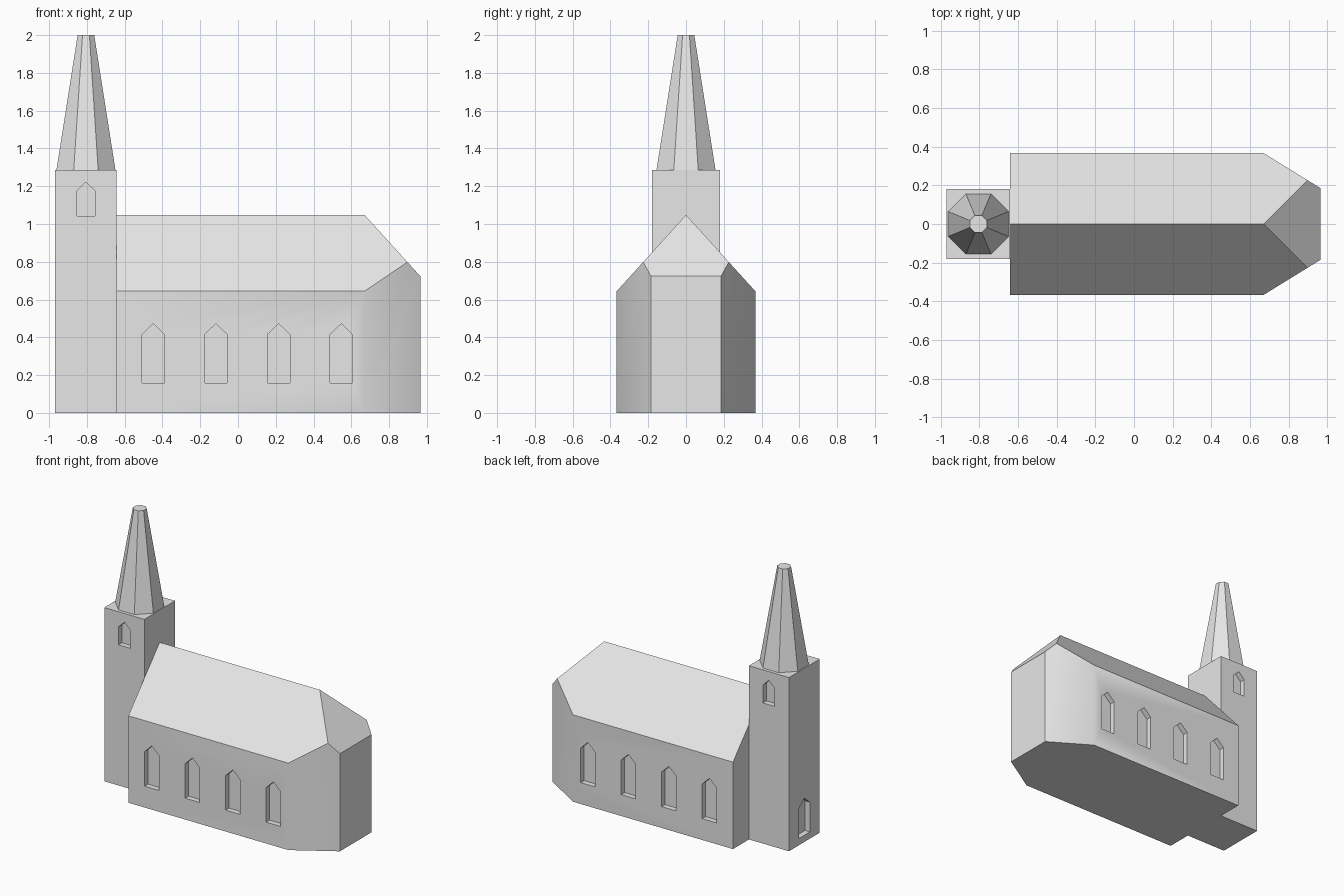
import bpy, bmesh, math
from mathutils import Vector

if "Cube" in bpy.data.objects:
    bpy.data.objects.remove(bpy.data.objects["Cube"])

stone = bpy.data.materials.new("pale_grey_stone")
stone.diffuse_color = (0.8, 0.8, 0.8, 1)
stone.use_nodes = True
stone.node_tree.nodes["Principled BSDF"].inputs["Base Color"].default_value = stone.diffuse_color


def add_prism(bm, base, offset):
    """Closed prism from a base polygon swept along an offset."""
    face = bm.faces.new([bm.verts.new(p) for p in base])
    ext = bmesh.ops.extrude_face_region(bm, geom=[face])
    verts = [g for g in ext["geom"] if isinstance(g, bmesh.types.BMVert)]
    bmesh.ops.translate(bm, verts=verts, vec=offset)


def make_object(name, bm):
    bmesh.ops.recalc_face_normals(bm, faces=bm.faces)
    mesh = bpy.data.meshes.new(name)
    bm.to_mesh(mesh)
    bm.free()
    mesh.materials.append(stone)
    obj = bpy.data.objects.new(name, mesh)
    bpy.context.collection.objects.link(obj)
    return obj


def select(obj):
    bpy.ops.object.select_all(action='DESELECT')
    obj.select_set(True)
    bpy.context.view_layer.objects.active = obj


def pointed_arch(c, half, bottom, shoulder, apex):
    return [(c - half, bottom), (c + half, bottom), (c + half, shoulder),
            (c, apex), (c - half, shoulder)]


def cut_recesses(obj, bm):
    cutter = make_object("recess_cutter", bm)
    cutter.hide_render = True
    mod = obj.modifiers.new("recesses", 'BOOLEAN')
    mod.operation = 'DIFFERENCE'
    mod.solver = 'EXACT'
    mod.object = cutter
    select(obj)
    bpy.ops.object.modifier_apply(modifier=mod.name)
    bpy.data.objects.remove(cutter)


DEPTH = 0.04


def side_recesses(bm, arch, wall):
    """Matching arched recesses on both long sides."""
    for s in (-1, 1):
        base = [(x, s * (wall - DEPTH), z) for x, z in arch]
        add_prism(bm, base, (0, s * (DEPTH + 0.05), 0))


# Nave: footprint with canted east end, trimmed by three roof planes
bm = bmesh.new()
plan = [(-0.642, -0.367), (0.67, -0.367), (0.965, -0.185),
        (0.965, 0.185), (0.67, 0.367), (-0.642, 0.367)]
add_prism(bm, [(x, y, 0) for x, y in plan], (0, 0, 1.6))
for nx, ny in ((0, 1), (0, -1), (1, 0)):
    cut = bmesh.ops.bisect_plane(
        bm, geom=bm.verts[:] + bm.edges[:] + bm.faces[:], dist=1e-5,
        plane_co=(0.67, 0, 1.048), plane_no=Vector((1.1 * nx, 1.1 * ny, 1)).normalized(),
        clear_outer=True)
    rim = [g for g in cut["geom_cut"] if isinstance(g, bmesh.types.BMEdge)]
    bmesh.ops.edgeloop_fill(bm, edges=rim)
bmesh.ops.remove_doubles(bm, verts=bm.verts, dist=1e-4)
nave = make_object("nave", bm)

# Nave windows
bm = bmesh.new()
for i in range(4):
    side_recesses(bm, pointed_arch(-0.449 + 0.332 * i, 0.059, 0.158, 0.415, 0.472), 0.367)
cut_recesses(nave, bm)

# Tower
bm = bmesh.new()
tower_plan = [(-0.97, -0.18), (-0.642, -0.18), (-0.642, 0.18), (-0.97, 0.18)]
add_prism(bm, [(x, y, 0) for x, y in tower_plan], (0, 0, 1.287))
tower = make_object("tower", bm)

# Belfry windows and west door
bm = bmesh.new()
side_recesses(bm, pointed_arch(-0.805, 0.048, 1.042, 1.175, 1.222), 0.18)
door = pointed_arch(0, 0.065, 0.05, 0.27, 0.325)
add_prism(bm, [(-0.97 + DEPTH, y, z) for y, z in door], (-DEPTH - 0.05, 0, 0))
cut_recesses(tower, bm)

# Spire: truncated octagonal cone with flats facing the axes
flat = math.cos(math.pi / 8)
bpy.ops.mesh.primitive_cone_add(vertices=8, radius1=0.156 / flat, radius2=0.044 / flat,
                                depth=0.713, location=(-0.805, 0, 1.6435),
                                rotation=(0, 0, math.pi / 8))
spire = bpy.context.object
spire.name = "spire"
spire.data.materials.append(stone)

# Shading
for obj in (nave, tower, spire):
    select(obj)
    bpy.ops.object.shade_smooth_by_angle(angle=math.radians(35))
